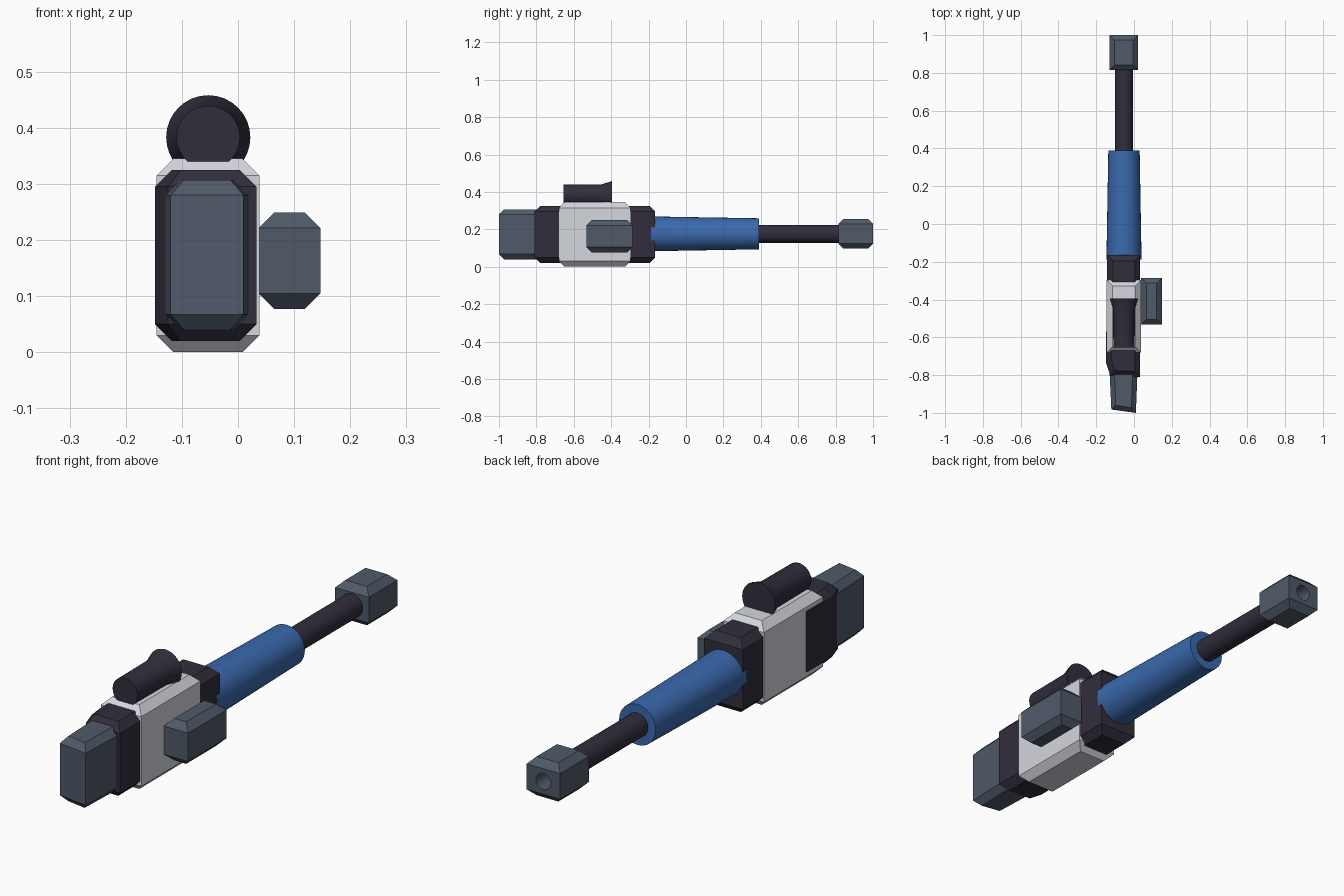
import bpy
import bmesh
import math
from mathutils import Vector

if "Cube" in bpy.data.objects:
    bpy.data.objects.remove(bpy.data.objects["Cube"], do_unlink=True)

AXIS_X = -0.053
BORE_Z = 0.176


def material(name, rgb):
    mat = bpy.data.materials.new(name)
    mat.use_nodes = True
    color = (*rgb, 1.0)
    mat.diffuse_color = color
    mat.node_tree.nodes["Principled BSDF"].inputs["Base Color"].default_value = color
    return mat


charcoal = material("charcoal", (0.031, 0.027, 0.045))
slate = material("slate grey", (0.080, 0.102, 0.141))
white = material("pale grey", (0.66, 0.68, 0.73))
blue = material("blue", (0.042, 0.141, 0.42))


def finish(name, bm, mat):
    bmesh.ops.recalc_face_normals(bm, faces=bm.faces)
    mesh = bpy.data.meshes.new(name)
    bm.to_mesh(mesh)
    bm.free()
    mesh.materials.append(mat)
    obj = bpy.data.objects.new(name, mesh)
    bpy.context.collection.objects.link(obj)
    return obj


def loft(bm, rings):
    """Skin a list of rings and cap both ends."""
    rings = [[bm.verts.new(p) for p in ring] for ring in rings]
    n = len(rings[0])
    for a, b in zip(rings, rings[1:]):
        for i in range(n):
            j = (i + 1) % n
            bm.faces.new((a[i], a[j], b[j], b[i]))
    bm.faces.new(rings[0])
    bm.faces.new(rings[-1])


def block(name, plan, z0, z1, inset, mat):
    """Upright prism over a plan outline, with sloped rims above and below."""
    xs, ys = [p[0] for p in plan], [p[1] for p in plan]
    cx, cy = (min(xs) + max(xs)) / 2, (min(ys) + max(ys)) / 2
    sx = 1 - 2 * inset / (max(xs) - min(xs))
    sy = 1 - 2 * inset / (max(ys) - min(ys))

    def ring(z, small):
        fx, fy = (sx, sy) if small else (1, 1)
        return [Vector((cx + (x - cx) * fx, cy + (y - cy) * fy, z)) for x, y in plan]

    bm = bmesh.new()
    loft(bm, [ring(z0, True), ring(z0 + inset, False),
              ring(z1 - inset, False), ring(z1, True)])
    return finish(name, bm, mat)


def rect(x0, x1, y0, y1):
    return [(x0, y0), (x1, y0), (x1, y1), (x0, y1)]


def tube(name, profile, z, mat, sides=32):
    """Round part along y from (y, radius) stations."""
    bm = bmesh.new()
    angles = [2 * math.pi * i / sides for i in range(sides)]
    loft(bm, [[(AXIS_X + r * math.cos(a), y, z + r * math.sin(a)) for a in angles]
              for y, r in profile])
    obj = finish(name, bm, mat)
    bpy.ops.object.select_all(action="DESELECT")
    obj.select_set(True)
    bpy.context.view_layer.objects.active = obj
    bpy.ops.object.shade_smooth_by_angle(angle=math.radians(20))
    return obj


# Stock: slightly skewed butt and the dark block ahead of it
block("butt_pad", [(-0.12, -0.982), (0.01, -1.0), (0.019, -0.77), (-0.13, -0.77)],
      0.04, 0.307, 0.027, slate)
block("stock_block", [(-0.125, -0.805), (0.033, -0.81), (0.033, -0.57),
                      (-0.148, -0.57), (-0.148, -0.735)], 0.02, 0.325, 0.03, charcoal)

# Receiver, front block and side magazine
block("receiver", rect(-0.145, 0.038, -0.68, -0.297), 0.0, 0.345, 0.03, white)
block("front_block", rect(-0.142, 0.033, -0.34, -0.165), 0.02, 0.325, 0.03, charcoal)
block("side_magazine", rect(0.037, 0.147, -0.533, -0.285), 0.077, 0.249, 0.028, slate)

# Handguard, barrel and scope
tube("handguard", [(-0.187, 0.093), (0.39, 0.083)], BORE_Z, blue)
tube("barrel", [(0.35, 0.048), (0.83, 0.048)], BORE_Z, charcoal)
tube("scope", [(-0.655, 0.0565), (-0.45, 0.058), (-0.395, 0.075)], 0.383, charcoal)

# Muzzle with bored hole
muzzle = block("muzzle", rect(-0.13, 0.022, 0.815, 1.0), 0.097, 0.256, 0.027, slate)
cutter = tube("bore_cutter", [(0.9, 0.033), (1.05, 0.033)], BORE_Z, slate)
cutter.hide_render = True
cut = muzzle.modifiers.new("bore", "BOOLEAN")
cut.operation = "DIFFERENCE"
cut.solver = "EXACT"
cut.object = cutter
bpy.context.view_layer.objects.active = muzzle
bpy.ops.object.modifier_apply(modifier=cut.name)
bpy.data.objects.remove(cutter, do_unlink=True)
